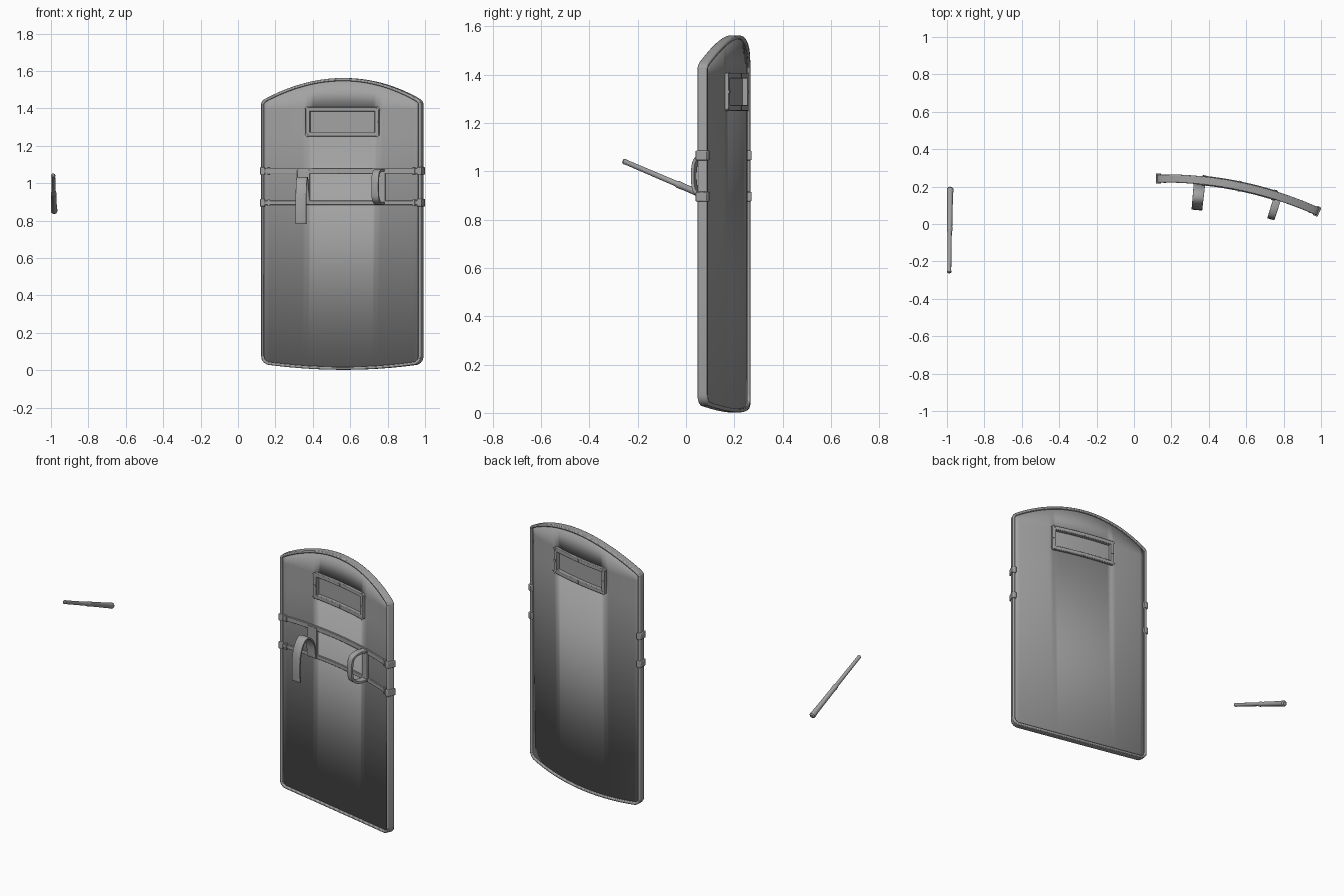
import bpy, bmesh, math
from math import sin, cos, pi
from mathutils import Vector

cube = bpy.data.objects.get("Cube")
if cube:
    bpy.data.objects.remove(cube, do_unlink=True)

grey = bpy.data.materials.new("plain grey")
grey.use_nodes = True
TONE = (0.36, 0.36, 0.36, 1)
grey.diffuse_color = TONE
for node in grey.node_tree.nodes:
    if node.type == 'BSDF_PRINCIPLED':
        node.inputs["Base Color"].default_value = TONE

# The shield is a piece of an upright cylinder wall, turned a little to the side
RADIUS, TURN = 2.03, 0.204
CENTRE_X, CENTRE_Y = 0.153, -1.786
HALF = 0.443


def place(u, w, z):
    """u runs along the arc, w runs outward from it, z is height."""
    a = u / RADIUS + TURN
    return (CENTRE_X + (RADIUS + w) * sin(a), CENTRE_Y + (RADIUS + w) * cos(a), z)


def make(name, verts, faces, bevel=0, thickness=0):
    mesh = bpy.data.meshes.new(name)
    mesh.from_pydata(verts, [], faces)
    bm = bmesh.new()
    bm.from_mesh(mesh)
    bmesh.ops.recalc_face_normals(bm, faces=bm.faces)
    bm.to_mesh(mesh)
    bm.free()
    mesh.materials.append(grey)
    obj = bpy.data.objects.new(name, mesh)
    bpy.context.collection.objects.link(obj)
    bpy.ops.object.select_all(action='DESELECT')
    obj.select_set(True)
    bpy.context.view_layer.objects.active = obj
    bpy.ops.object.shade_smooth_by_angle(angle=math.radians(35))
    if thickness:
        mod = obj.modifiers.new("thickness", 'SOLIDIFY')
        mod.thickness, mod.offset = thickness, 0
    if bevel:
        mod = obj.modifiers.new("bevel", 'BEVEL')
        mod.width, mod.segments = bevel, 2
        mod.limit_method, mod.angle_limit = 'ANGLE', math.radians(40)
    return obj


def tube_faces(count, sides, closed=False):
    """Quads joining successive loops of vertices, capped when open."""
    faces = []
    for i in range(count if closed else count - 1):
        a, b = i * sides, (i + 1) % count * sides
        faces += [(a + k, a + (k + 1) % sides, b + (k + 1) % sides, b + k) for k in range(sides)]
    if not closed:
        faces += [tuple(range(sides)), tuple(range((count - 1) * sides, count * sides))]
    return faces


def slab(name, u0, u1, z0, z1, w0, w1, steps=1, bevel=0):
    verts = []
    for i in range(steps + 1):
        u = u0 + (u1 - u0) * i / steps
        verts += [place(u, w0, z0), place(u, w1, z0), place(u, w1, z1), place(u, w0, z1)]
    return make(name, verts, tube_faces(steps + 1, 4), bevel)


def ring(name, outline, width, w0, w1, bevel):
    """A raised border that follows a counter-clockwise outline."""
    verts, n = [], len(outline)
    for i, p in enumerate(outline):
        t = (Vector(outline[(i + 1) % n]) - Vector(outline[i - 1])).normalized()
        q = (p[0] - t.y * width, p[1] + t.x * width)
        verts += [place(p[0], w0, p[1]), place(p[0], w1, p[1]),
                  place(q[0], w1, q[1]), place(q[0], w0, q[1])]
    return make(name, verts, tube_faces(n, 4, True), bevel)


def smooth_path(points, steps=6):
    pts = [Vector(p) for p in points]
    pts = [2 * pts[0] - pts[1]] + pts + [2 * pts[-1] - pts[-2]]
    out = []
    for a, b, c, d in zip(pts, pts[1:], pts[2:], pts[3:]):
        for k in range(steps):
            t = k / steps
            out.append(0.5 * (2 * b + (c - a) * t + (2 * a - 5 * b + 4 * c - d) * t ** 2
                              + (3 * b - a - 3 * c + d) * t ** 3))
    return out + [pts[-2]]


def ribbon(name, u, width, points, thickness):
    """A flat strap that follows a path of (w, z) points."""
    path = smooth_path(points)
    verts = [place(u + s * width / 2, p.x, p.y) for p in path for s in (-1, 1)]
    faces = [(i, i + 1, i + 3, i + 2) for i in range(0, len(verts) - 2, 2)]
    return make(name, verts, faces, 0.002, thickness)


def bottom(u):
    return 0.002 + 0.03 * (u / 0.43) ** 2


def top(u):
    return 1.562 - 0.115 * (u / 0.43) ** 2


# Rim around the whole shield
span = [-0.41 + 0.82 * i / 28 for i in range(29)]
right_side = [(0.428, 0.04), (0.44, 0.056), (HALF, 0.075), (HALF, 1.425), (0.438, 1.438), (0.428, 1.447)]
outline = [(u, bottom(u)) for u in span] + right_side
outline += [(u, top(u)) for u in reversed(span)]
outline += [(-u, z) for u, z in reversed(right_side)]
ring("shield_rim", outline, 0.016, -0.022, 0.022, 0.005)

# Curved panel with a window opening
WIN_U, WIN_LOW, WIN_HIGH = 0.19, 1.265, 1.393
edge = HALF - 0.013
cols = [-edge + (edge - WIN_U) * i / 8 for i in range(8)]
cols = cols + [-WIN_U + 2 * WIN_U * i / 14 for i in range(15)] + [-u for u in reversed(cols)]
verts, faces = [], []
for i, u in enumerate(cols):
    verts += [place(u, 0, z) for z in (bottom(u) + 0.014, WIN_LOW, WIN_HIGH, top(u) - 0.014)]
    for row in range(3):
        middle = row == 1 and 8 <= i < 22
        if i < len(cols) - 1 and not middle:
            k = i * 4 + row
            faces.append((k, k + 1, k + 5, k + 4))
make("shield_panel", verts, faces, 0, 0.022)

# Window pane and its raised frame
slab("window_pane", -WIN_U, WIN_U, WIN_LOW, WIN_HIGH, -0.004, 0.004, 14)
FU, F0, F1, cut = 0.203, 1.25, 1.407, 0.008
across = [-FU + cut + 2 * (FU - cut) * i / 14 for i in range(15)]
frame = [(u, F0) for u in across] + [(FU, F0 + cut), (FU, F1 - cut)]
frame += [(u, F1) for u in reversed(across)] + [(-FU, F1 - cut), (-FU, F0 + cut)]
ring("window_frame", frame, 0.024, -0.026, 0.026, 0.005)
mid = (F0 + F1) / 2
for s in (-1, 1):
    side = "left" if s > 0 else "right"
    u, z = s * (FU - 0.012), mid + s * (mid - F0 - 0.012)
    slab("frame_stud_" + side, u - 0.009, u + 0.009, mid - 0.006, mid + 0.006, -0.029, 0.029)
    slab("frame_stud_" + ("top" if s > 0 else "bottom"), -0.006, 0.006, z - 0.009, z + 0.009, -0.029, 0.029)

# Two cross bands on the inner face, clipped over the rim
for label, z, half in (("upper", 1.065, 0.014), ("lower", 0.895, 0.011)):
    slab(label + "_band", -0.425, 0.425, z - half, z + half, -0.02, -0.008, 20, 0.002)
    for s, side in ((1, "left"), (-1, "right")):
        a, b = sorted((s * 0.422, s * (HALF + 0.007)))
        slab(f"{label}_clip_{side}", a, b, z - 0.02, z + 0.02, -0.027, 0.027, 1, 0.004)
        a, b = sorted((s * 0.395, s * 0.41))
        slab(f"{label}_buckle_{side}", a, b, z - 0.018, z + 0.018, -0.024, -0.008, 1, 0.002)

# Arm strap: a flat backing and an arch that hangs free
ARM_U, GRIP_U = -0.215, 0.213
slab("strap_backing", ARM_U - 0.034, ARM_U + 0.034, 0.89, 1.07, -0.023, -0.009, 1, 0.002)
ribbon("arm_strap", ARM_U, 0.062,
       [(-0.022, 0.885), (-0.032, 0.965), (-0.065, 1.02), (-0.11, 1.022),
        (-0.145, 0.96), (-0.155, 0.87), (-0.152, 0.782)], 0.01)

# Hand grip: a closed loop between the bands
ribbon("hand_grip", GRIP_U, 0.042,
       [(-0.015, 0.893), (-0.07, 0.893), (-0.108, 0.912), (-0.12, 0.95),
        (-0.12, 1.01), (-0.108, 1.05), (-0.07, 1.068), (-0.015, 1.068)], 0.014)
slab("grip_backing", GRIP_U - 0.024, GRIP_U + 0.024, 0.885, 1.075, -0.022, -0.009, 1, 0.002)

# Baton: thin shaft, collar and thicker grip, turned as one profile
start, end = Vector((-0.988, -0.262, 1.043)), Vector((-0.983, 0.195, 0.848))
axis = end - start
length = axis.length
turn = axis.to_track_quat('Z', 'Y')
profile = [(0.006, 0), (0.011, 0.008), (0.0115, 0.02), (0.0105, 0.03), (0.0115, 0.48),
           (0.015, 0.5), (0.015, 0.53), (0.0135, 0.545), (0.0145, 0.75), (0.016, 0.93),
           (0.0175, 0.95), (0.0175, 0.985), (0.011, 1)]
SIDES = 16
verts = []
for r, t in profile:
    for k in range(SIDES):
        a = 2 * pi * k / SIDES
        verts.append(start + turn @ Vector((r * cos(a), r * sin(a), t * length)))
make("baton", verts, tube_faces(len(profile), SIDES))
